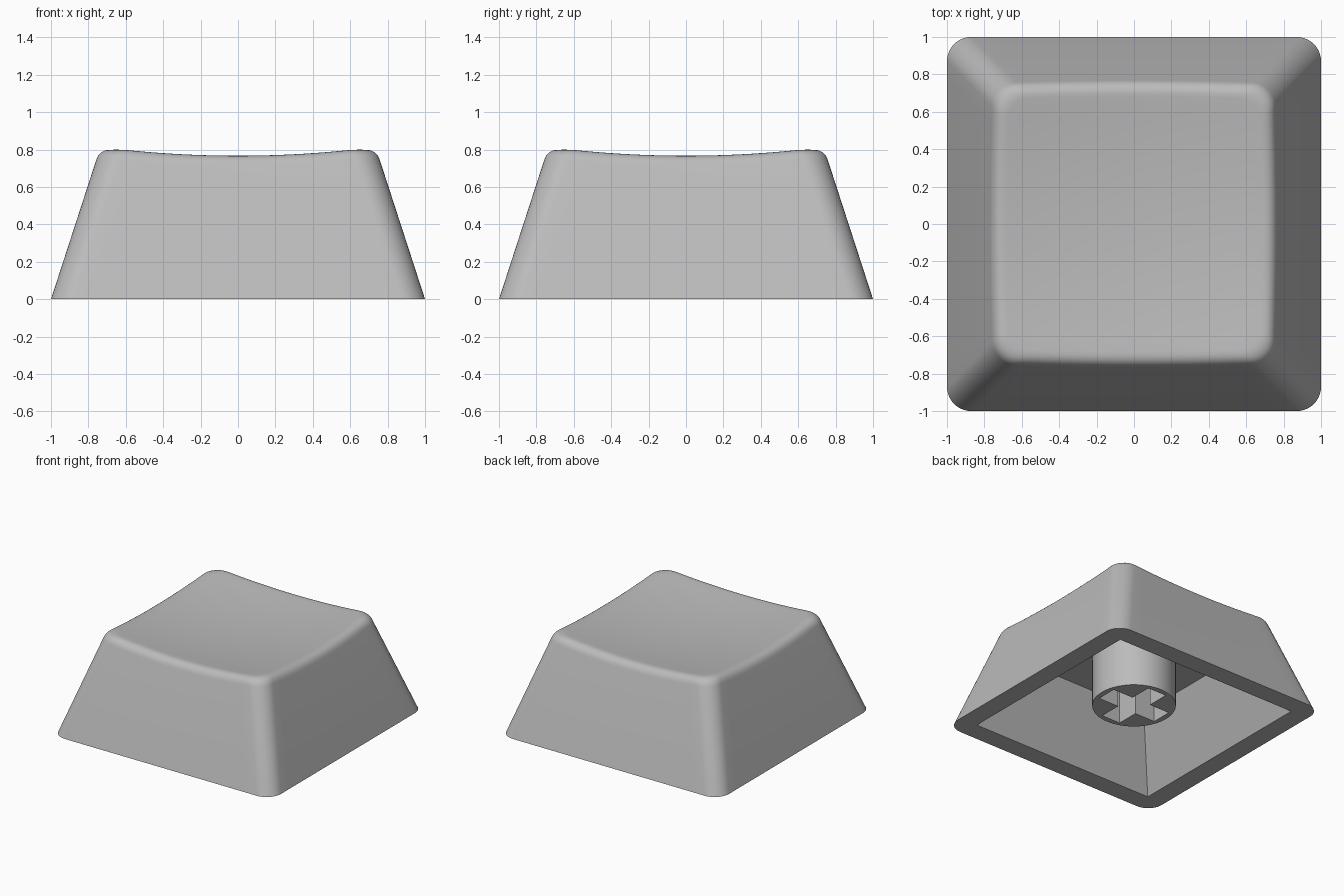
import bpy, bmesh, math
from mathutils import Vector

if "Cube" in bpy.data.objects:
    bpy.data.objects.remove(bpy.data.objects["Cube"])

SLOPE = 0.325              # inward lean of the outer walls per unit height
STRAIGHT, ARC, FILLET, DISH = 16, 10, 7, 12

mat = bpy.data.materials.new("light grey plastic")
mat.diffuse_color = (0.5, 0.5, 0.5, 1)
mat.use_nodes = True
mat.node_tree.nodes["Principled BSDF"].inputs["Base Color"].default_value = mat.diffuse_color


def rounded_square(h, r):
    """Counter-clockwise outline of a square with half side h, corner radius r."""
    pts, k = [], h - r
    for q in range(4):
        a0 = q * math.pi / 2
        c, s = math.cos(a0), math.sin(a0)
        side = [(h, -k + 2 * k * i / STRAIGHT) for i in range(STRAIGHT)]
        arc = [(k + r * math.cos(t), k + r * math.sin(t))
               for t in (math.pi / 2 * i / ARC for i in range(ARC))]
        pts += [Vector((x * c - y * s, x * s + y * c)) for x, y in side + arc]
    return pts


def dish(p):
    return 0.724 + 0.09 * p.length_squared


def add_loop(bm, pts):
    return [bm.verts.new(p) for p in pts]


def bridge(bm, a, b):
    n = len(a)
    for i in range(n):
        bm.faces.new((a[i], a[(i + 1) % n], b[(i + 1) % n], b[i]))


def finish(bm, name, angle=32):
    bmesh.ops.remove_doubles(bm, verts=bm.verts, dist=1e-5)
    bmesh.ops.recalc_face_normals(bm, faces=bm.faces)
    me = bpy.data.meshes.new(name)
    bm.to_mesh(me)
    bm.free()
    me.materials.append(mat)
    ob = bpy.data.objects.new(name, me)
    bpy.context.collection.objects.link(ob)
    bpy.ops.object.select_all(action='DESELECT')
    ob.select_set(True)
    bpy.context.view_layer.objects.active = ob
    bpy.ops.object.shade_smooth_by_angle(angle=math.radians(angle))
    return ob


# Key shell: sloped walls, filleted rim, dished top, hollow underside
bm = bmesh.new()
base = rounded_square(1.0, 0.13)


def wall_point(i, z):
    p = rounded_square(1 - SLOPE * z, 0.13)[i]
    return Vector((p.x, p.y, z))


columns = []
for i in range(len(base)):
    z = 0.8
    for _ in range(6):                       # height where wall meets dish
        z = dish(wall_point(i, z).xy)
    edge = wall_point(i, z)
    low = wall_point(i, z - 0.062)
    flat = edge.xy * (1 - 0.065 / max(abs(edge.x), abs(edge.y)))
    high = Vector((flat.x, flat.y, dish(flat)))
    col = [wall_point(i, 0)]
    for k in range(FILLET + 1):              # rounded upper rim
        t = k / FILLET
        col.append(low * (1 - t) ** 2 + edge * 2 * t * (1 - t) + high * t * t)
    for k in range(1, DISH):                 # spherical dish
        p = flat * (1 - k / DISH)
        col.append(Vector((p.x, p.y, dish(p))))
    columns.append(col)
rings = [add_loop(bm, ring) for ring in zip(*columns)]
for a, b in zip(rings, rings[1:]):
    bridge(bm, a, b)
centre = bm.verts.new((0, 0, dish(Vector((0, 0)))))
for i in range(len(base)):
    bm.faces.new((rings[-1][i], rings[-1][(i + 1) % len(base)], centre))

# Sharp-cornered cavity inside the shell
mouth = add_loop(bm, [(p.x, p.y, 0) for p in rounded_square(0.84, 0)])
roof = add_loop(bm, [(p.x, p.y, 0.54) for p in rounded_square(0.6, 0)])
bridge(bm, mouth, rings[0])
bridge(bm, roof, mouth)
bm.faces.new(roof)
finish(bm, "key_shell")

# Round stem with a cross-shaped socket
bm = bmesh.new()
N, R, L, W, Z0, Z1, ZS = 64, 0.315, 0.27, 0.085, 0.11, 0.55, 0.5
circle = [(R * math.cos(2 * math.pi * i / N), R * math.sin(2 * math.pi * i / N))
          for i in range(N)]
cross = []
for q in range(4):
    c, s = round(math.cos(q * math.pi / 2)), round(math.sin(q * math.pi / 2))
    cross += [(x * c - y * s, x * s + y * c) for x, y in ((L, -W), (L, W), (W, W))]
outer = add_loop(bm, [(x, y, Z0) for x, y in circle])
outer_top = add_loop(bm, [(x, y, Z1) for x, y in circle])
slot = add_loop(bm, [(x, y, Z0) for x, y in cross])
slot_end = add_loop(bm, [(x, y, ZS) for x, y in cross])
bridge(bm, outer, outer_top)
bridge(bm, slot, slot_end)
bm.faces.new(slot_end)
bm.faces.new(outer_top)
rim = [bm.edges.get((l[i], l[(i + 1) % len(l)])) for l in (outer, slot) for i in range(len(l))]
bmesh.ops.triangle_fill(bm, use_beauty=True, edges=rim)
finish(bm, "stem")
